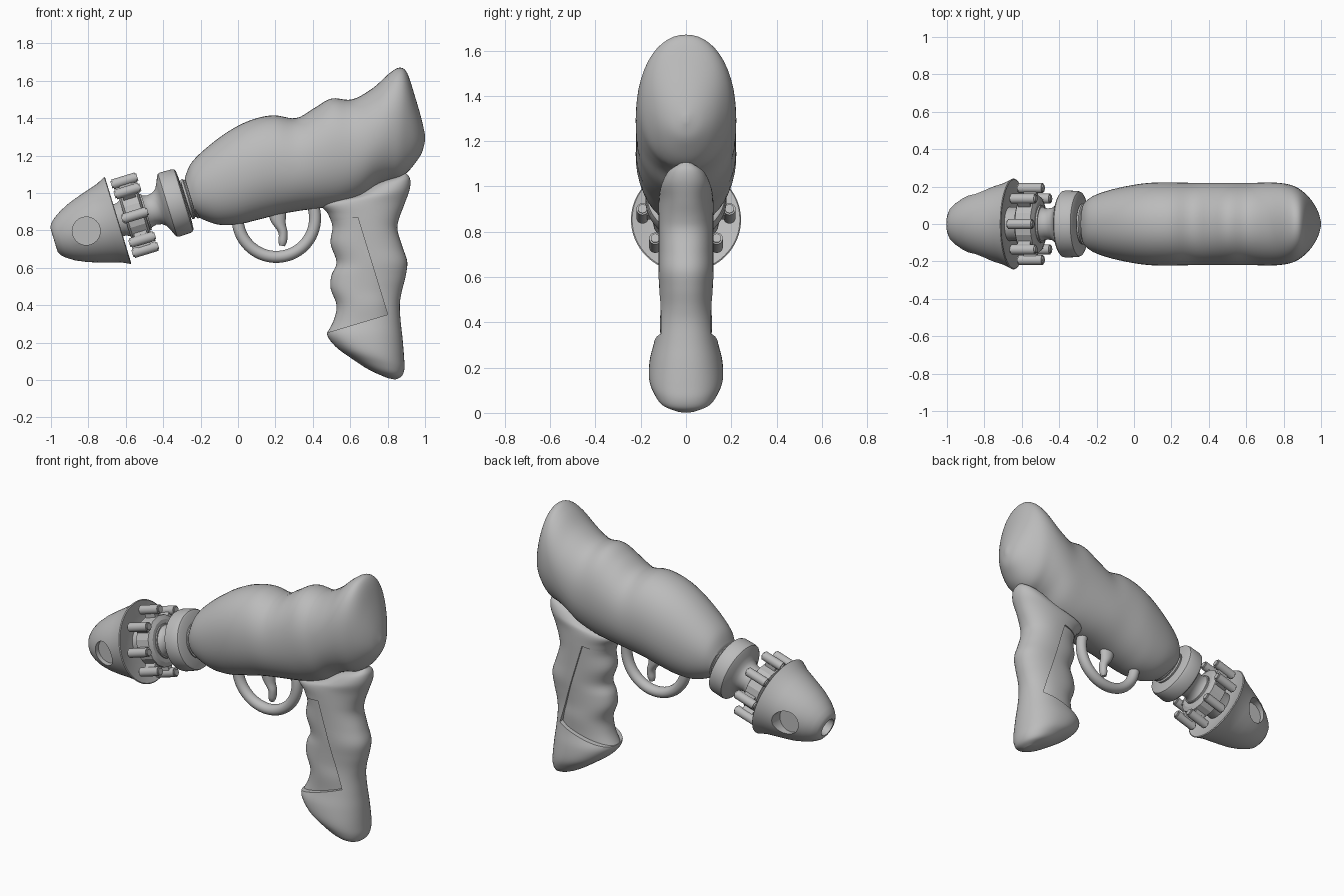
import bpy, bmesh, math
from mathutils import Vector, Matrix

if "Cube" in bpy.data.objects:
    bpy.data.objects.remove(bpy.data.objects["Cube"])

grey = bpy.data.materials.new("plain_grey")
grey.use_nodes = True
COLOUR = (0.5, 0.5, 0.5, 1)
grey.diffuse_color = COLOUR
grey.node_tree.nodes["Principled BSDF"].inputs["Base Color"].default_value = COLOUR

# The barrel axis tilts down toward the muzzle
AXIS = Vector((-0.956, 0, -0.292)).normalized()
BARREL = Matrix.Translation((-0.26, 0, 0.97)) @ AXIS.to_track_quat('Z', 'Y').to_matrix().to_4x4()


def finish(name, bm, matrix=None, angle=40):
    bmesh.ops.recalc_face_normals(bm, faces=bm.faces)
    if matrix:
        bm.transform(matrix)
    mesh = bpy.data.meshes.new(name)
    bm.to_mesh(mesh)
    bm.free()
    mesh.materials.append(grey)
    ob = bpy.data.objects.new(name, mesh)
    bpy.context.collection.objects.link(ob)
    smooth(ob, angle)
    return ob


def activate(ob):
    bpy.ops.object.select_all(action='DESELECT')
    ob.select_set(True)
    bpy.context.view_layer.objects.active = ob


def smooth(ob, angle):
    activate(ob)
    bpy.ops.object.shade_smooth_by_angle(angle=math.radians(angle))


def skin(bm, rings, cap=True):
    rings = [[bm.verts.new(p) for p in ring] for ring in rings]
    n = len(rings[0])
    for a, b in zip(rings, rings[1:]):
        for i in range(n):
            j = (i + 1) % n
            bm.faces.new((a[i], a[j], b[j], b[i]))
    if cap:
        bm.faces.new(rings[0])
        bm.faces.new(rings[-1])


def spline(rows, steps):
    """Catmull-Rom interpolation of rows of numbers."""
    rows = [Vector(r) for r in rows]
    out = []
    for i in range(len(rows) - 1):
        p0, p1, p2 = rows[max(i - 1, 0)], rows[i], rows[i + 1]
        p3 = rows[min(i + 2, len(rows) - 1)]
        for k in range(steps):
            t = k / steps
            out.append(p1 + (p2 - p0) * (t / 2)
                       + (p0 * 2 - p1 * 5 + p2 * 4 - p3) * (t * t / 2)
                       + (p1 * 3 - p0 - p2 * 3 + p3) * (t ** 3 / 2))
    return out + [rows[-1]]


def loft(name, stations, power=1.0, steps=5, sides=48):
    """Stations hold two opposite outline points (x, z, x, z) and a half width."""
    rings = []
    for x1, z1, x2, z2, w in spline(stations, steps):
        mid = Vector(((x1 + x2) / 2, 0, (z1 + z2) / 2))
        half = Vector(((x1 - x2) / 2, 0, (z1 - z2) / 2))
        ring = []
        for i in range(sides):
            a = math.tau * i / sides
            c, s = (math.copysign(abs(v) ** power, v) for v in (math.cos(a), math.sin(a)))
            ring.append(mid + half * c + Vector((0, w * s, 0)))
        rings.append(ring)
    bm = bmesh.new()
    skin(bm, rings)
    return finish(name, bm)


def lathe(name, profile, sides=64, angle=35):
    """Profile holds (distance along the barrel, radius)."""
    bm = bmesh.new()
    skin(bm, [[(r * math.cos(math.tau * i / sides), r * math.sin(math.tau * i / sides), s)
               for i in range(sides)] for s, r in profile])
    return finish(name, bm, BARREL, angle)


def cut(ob, cutter, angle=40):
    mod = ob.modifiers.new("cut", 'BOOLEAN')
    mod.object, mod.operation, mod.solver = cutter, 'DIFFERENCE', 'EXACT'
    activate(ob)
    bpy.ops.object.modifier_apply(modifier=mod.name)
    bpy.data.objects.remove(cutter)
    smooth(ob, angle)


# Main body: upper outline point, lower outline point, half width
loft("body", [
    (-.285, 1.08, -.225, .88, .12), (-.25, 1.16, -.18, .855, .15),
    (-.17, 1.24, -.1, .83, .18), (-.05, 1.33, 0, .832, .205),
    (.07, 1.39, .1, .855, .22), (.19, 1.415, .22, .885, .222),
    (.31, 1.4, .33, .905, .22), (.41, 1.455, .45, .92, .22),
    (.5, 1.505, .56, .94, .22), (.61, 1.5, .66, .98, .22),
    (.72, 1.56, .74, 1.04, .222), (.81, 1.64, .8, 1.065, .216),
    (.865, 1.67, .86, 1.08, .2), (.905, 1.64, .91, 1.115, .17),
    (.945, 1.52, .955, 1.17, .125), (.98, 1.4, .985, 1.22, .07),
    (1, 1.31, 1, 1.28, .01)], power=.95)

# Grip: front outline point, back outline point, half width
grip = [
    (.86, 1.09, .9, 1.105, .03), (.74, 1.05, .92, 1.075, .08),
    (.6, .98, .918, 1.02, .11), (.44, .95, .89, .94, .12),
    (.48, .89, .86, .86, .122), (.505, .82, .853, .8, .122),
    (.495, .73, .88, .71, .122), (.527, .63, .905, .63, .122),
    (.5, .56, .895, .55, .12), (.495, .49, .875, .47, .12),
    (.527, .4, .865, .4, .125), (.512, .32, .87, .31, .14),
    (.475, .25, .88, .22, .16), (.52, .18, .888, .12, .163),
    (.6, .12, .89, .06, .142), (.7, .055, .875, .02, .105),
    (.8, .01, .84, .002, .035)]
grip_shell = loft("grip", grip, power=.9)

# Recessed finger panel: cut away the shell, then fill with a narrower copy
bm = bmesh.new()
outline = [(.3, .81), (.64, .87), (.8, .35), (.3, .2)]
skin(bm, [[(x, y, z) for x, z in outline] for y in (-.3, .3)])
cut(grip_shell, finish("panel_cutter", bm))
loft("finger_panel", [(a, b, c - .03, d, w * .92 if d > .35 else .112)
                      for a, b, c, d, w in grip[4:13]], power=.9)

# Trigger guard
bm = bmesh.new()
rings = []
for i in range(64):
    a = math.tau * i / 64
    out = Vector((math.cos(a), 0, math.sin(a)))
    rings.append([Vector((.205, 0, .865)) + out * (.207 + .032 * math.cos(b))
                  + Vector((0, .034 * math.sin(b), 0))
                  for b in (math.tau * k / 20 for k in range(20))])
skin(bm, rings + [rings[0]], cap=False)
bmesh.ops.remove_doubles(bm, verts=bm.verts, dist=1e-5)
finish("trigger_guard", bm)

# Trigger
loft("trigger", [(.15, .93, .26, .92, .035), (.175, .85, .255, .84, .032),
                 (.215, .79, .265, .79, .028), (.216, .745, .262, .74, .024),
                 (.22, .72, .25, .715, .015)], sides=20)

# Collars, flange and neck
lathe("body_collar", [(-.06, .115), (-.012, .115), (-.006, .104), (0, .104),
                      (.006, .112), (.018, .108), (.02, .085), (.06, .085)])
lathe("flange", [(.02, .08), (.026, .16), (.032, .172), (.045, .177), (.11, .179),
                 (.122, .176), (.13, .166), (.145, .13), (.16, .103), (.18, .088),
                 (.21, .082), (.235, .088), (.255, .105), (.262, .12), (.28, .12)])
lathe("neck", [(.24, .1), (.36, .1), (.38, .09), (.46, .09)])

# Hub with eight rods on short arms
lathe("hub", [(.25, .125), (.262, .152), (.348, .152), (.36, .125)], sides=16, angle=20)
for k in range(8):
    turn = BARREL @ Matrix.Rotation(math.tau * k / 8, 4, 'Z')
    bm = bmesh.new()
    bmesh.ops.create_cone(bm, cap_ends=True, segments=20, radius1=.027, radius2=.027, depth=.145)
    rims = [e for e in bm.edges if abs(e.verts[0].co.z - e.verts[1].co.z) < .01]
    bmesh.ops.bevel(bm, geom=rims, offset=.007, segments=2, affect='EDGES')
    finish("rod", bm, turn @ Matrix.Translation((0, .192, .305)))
    bm = bmesh.new()
    bmesh.ops.create_cube(bm, size=1)
    bmesh.ops.scale(bm, vec=(.036, .08, .07), verts=bm.verts)
    finish("rod_arm", bm, turn @ Matrix.Translation((0, .155, .305)))

# Nose cone with a hollow tip and a round pocket on each side
nose = lathe("nose", [(.425, .05), (.425, .12), (.408, .2), (.398, .238), (.402, .243),
                      (.45, .219), (.5, .204), (.56, .186), (.62, .166), (.68, .138),
                      (.72, .112), (.745, .09), (.756, .07), (.757, .055), (.7, .045)])
for side in (-1, 1):
    bm = bmesh.new()
    bmesh.ops.create_cone(bm, cap_ends=True, segments=40, radius1=.075, radius2=.075, depth=.14)
    place = Matrix.Translation((side * .19, -.005, .578)) @ Matrix.Rotation(math.pi / 2, 4, 'Y')
    cut(nose, finish("pocket_cutter", bm, BARREL @ place), 35)
